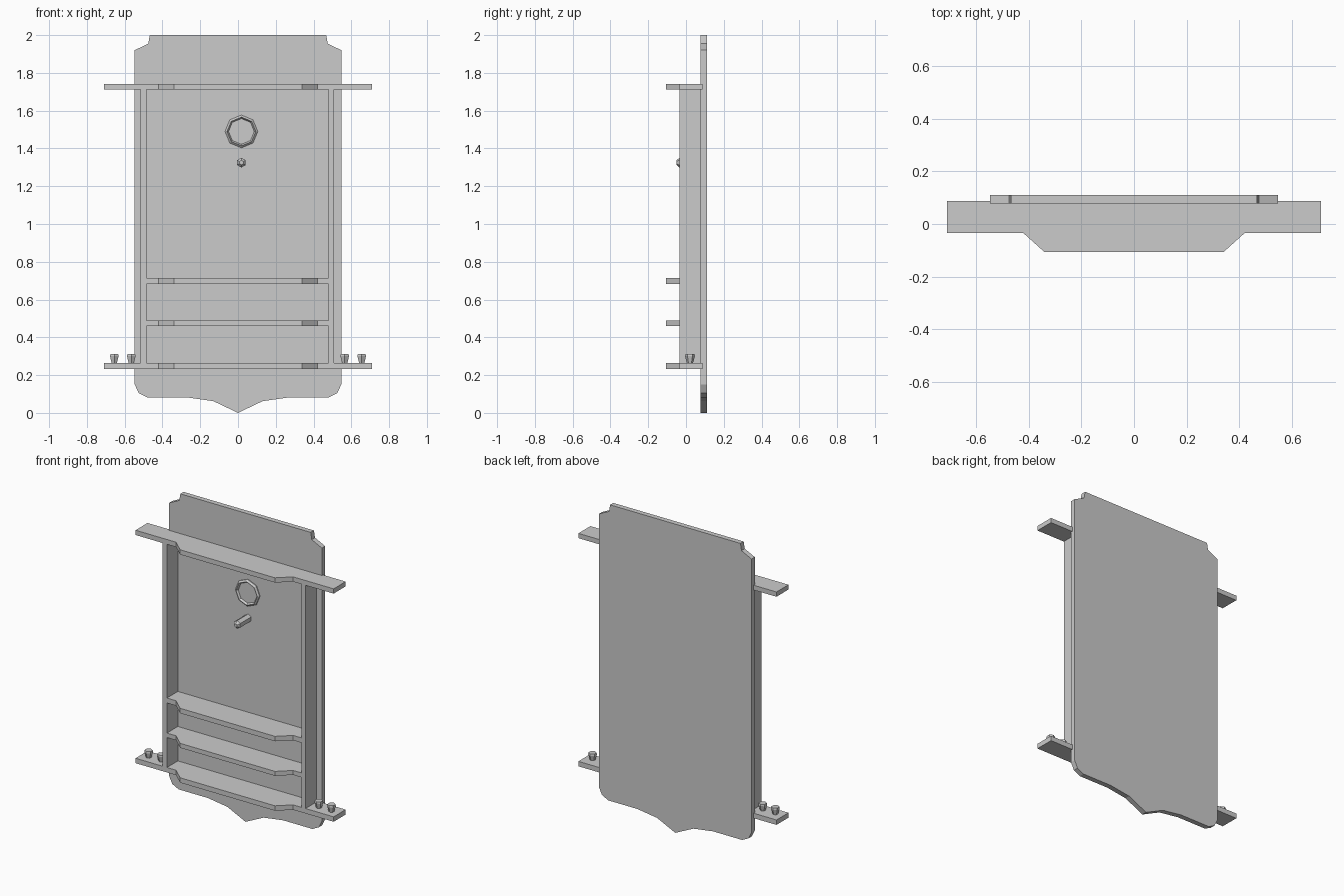
import bpy, bmesh
from math import sin, cos, pi
from mathutils import Matrix

if "Cube" in bpy.data.objects:
    bpy.data.objects.remove(bpy.data.objects["Cube"])


def finish(name, bm):
    bmesh.ops.recalc_face_normals(bm, faces=bm.faces[:])
    me = bpy.data.meshes.new(name)
    bm.to_mesh(me)
    bm.free()
    ob = bpy.data.objects.new(name, me)
    bpy.context.collection.objects.link(ob)
    return ob


def prism(name, pts, offset):
    bm = bmesh.new()
    face = bm.faces.new([bm.verts.new(p) for p in pts])
    ext = bmesh.ops.extrude_face_region(bm, geom=[face], use_keep_orig=True)
    verts = [v for v in ext["geom"] if isinstance(v, bmesh.types.BMVert)]
    bmesh.ops.translate(bm, verts=verts, vec=offset)
    return finish(name, bm)


def mirrored(half):
    # drop the repeated centre point when it lies on the axis
    return half + [(-x, b) for x, b in reversed(half) if x != 0]


def box(name, x0, x1, y0, y1, z0, z1):
    return prism(name, [(x0, y0, z0), (x1, y0, z0), (x1, y1, z0), (x0, y1, z0)],
                 (0, 0, z1 - z0))


def lathe(name, profile, sides, loc, facing_front=False, phase=0.0):
    # profile of (radius, height) turned about z, optionally pointed to -y
    bm = bmesh.new()
    rings = [[bm.verts.new((r * cos(phase + 2 * pi * i / sides),
                            r * sin(phase + 2 * pi * i / sides), h))
              for i in range(sides)] for r, h in profile]
    for a, b in zip(rings, rings[1:]):
        for i in range(sides):
            j = (i + 1) % sides
            bm.faces.new((a[i], a[j], b[j], b[i]))
    bm.faces.new(rings[0])
    bm.faces.new(rings[-1])
    rot = Matrix.Rotation(pi / 2, 4, 'X') if facing_front else Matrix()
    bm.transform(Matrix.Translation(loc) @ rot)
    return finish(name, bm)


# Back board with notched top and pointed bottom
outline = mirrored([(0, 0), (-0.13, 0.062), (-0.27, 0.082), (-0.48, 0.082),
                    (-0.525, 0.105), (-0.547, 0.15), (-0.547, 1.92),
                    (-0.475, 1.955), (-0.467, 2.0)])
prism("back_board", [(x, 0.077, z) for x, z in outline], (0, 0.033, 0))

# Shelves with a stepped-out front
for name, left, right, back, z0, z1 in [
        ("top_shelf", -0.71, 0.71, 0.088, 1.711, 1.742),
        ("upper_shelf", -0.49, 0.483, 0.08, 0.683, 0.715),
        ("middle_shelf", -0.49, 0.483, 0.08, 0.459, 0.488),
        ("bottom_shelf", -0.71, 0.71, 0.088, 0.233, 0.265)]:
    plan = [(left, back), (left, -0.035), (-0.42, -0.035), (-0.34, -0.107),
            (0.34, -0.107), (0.42, -0.035), (right, -0.035), (right, back)]
    prism(name, [(x, y, z0) for x, y in plan], (0, 0, z1 - z0))

# Side panels
box("left_panel", -0.516, -0.485, -0.035, 0.08, 0.26, 1.715)
box("right_panel", 0.478, 0.509, -0.035, 0.08, 0.26, 1.715)

# Octagonal dial with raised rim
lathe("round_dial", [(0.087, -0.005), (0.087, 0.006), (0.076, 0.016),
                     (0.068, 0.003)], 8, (0.018, 0.077, 1.49), True)

# Hexagonal peg on the board
lathe("wall_peg", [(0.026, -0.005), (0.026, 0.112), (0.012, 0.127)], 6,
      (0.018, 0.077, 1.325), True, pi / 2)

# Small tapered pegs on the ends of the bottom shelf
for i, x in enumerate((-0.655, -0.565, 0.565, 0.655)):
    lathe(f"shelf_peg_{i + 1}", [(0.016, 0), (0.026, 0.037), (0.024, 0.048)], 6,
          (x, 0.021, 0.263), False, pi / 2)
